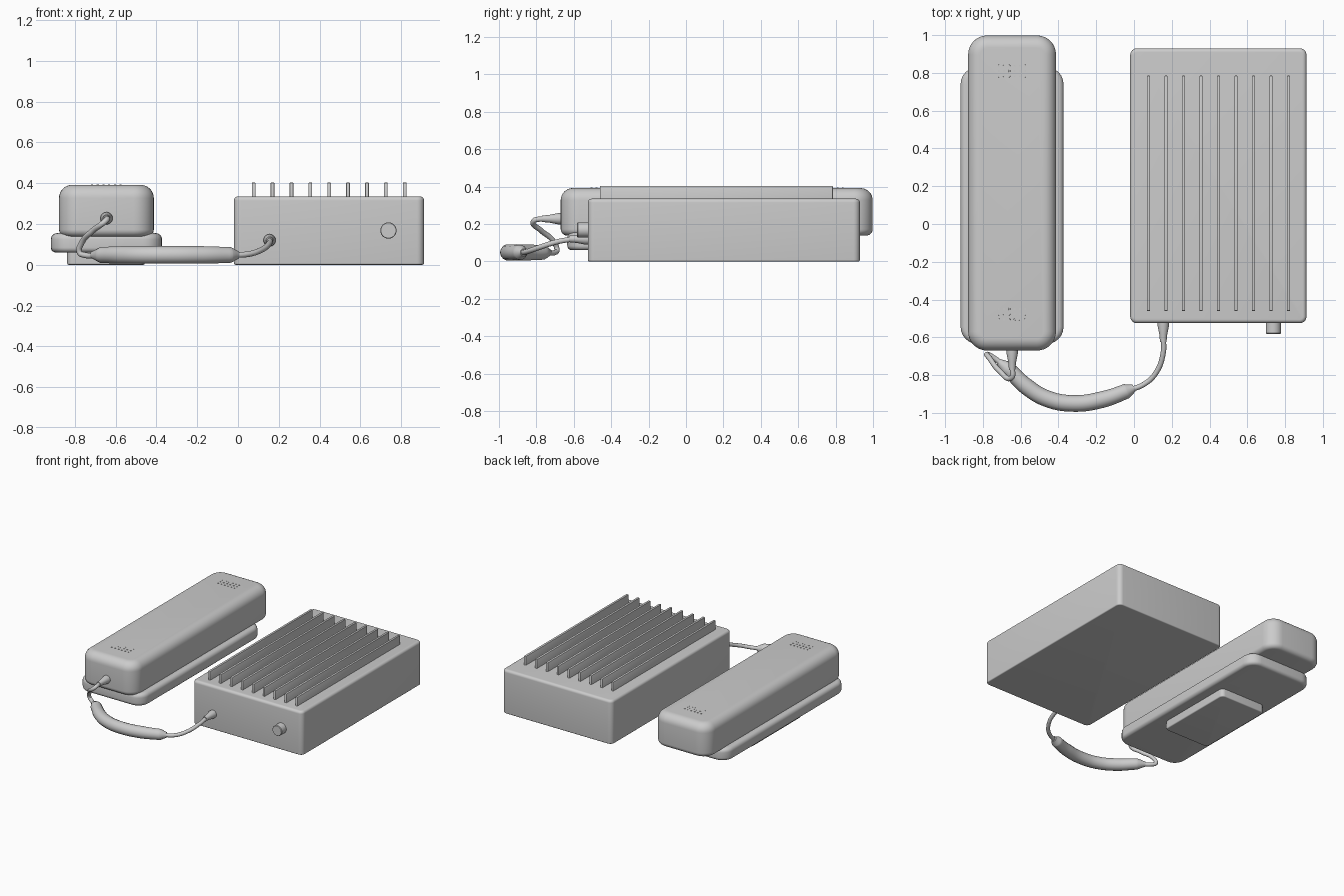
import bpy, bmesh, math

if "Cube" in bpy.data.objects:
    bpy.data.objects.remove(bpy.data.objects["Cube"])


def smooth(ob):
    bpy.ops.object.select_all(action='DESELECT')
    ob.select_set(True)
    bpy.context.view_layer.objects.active = ob
    bpy.ops.object.shade_smooth_by_angle(angle=math.radians(35))
    return ob


def mesh_object(name, bm):
    me = bpy.data.meshes.new(name)
    bm.to_mesh(me)
    bm.free()
    ob = bpy.data.objects.new(name, me)
    bpy.context.collection.objects.link(ob)
    return ob


def rounded_box(name, lo, hi, side, top, bottom, seg=6):
    """Box with separate radii for vertical, top and bottom edges."""
    bm = bmesh.new()
    bmesh.ops.create_cube(bm, size=1)
    for v in bm.verts:
        v.co = [lo[i] + (v.co[i] + 0.5) * (hi[i] - lo[i]) for i in range(3)]

    def bevel(edges, r):
        bmesh.ops.bevel(bm, geom=edges, offset=r, segments=seg,
                        profile=0.5, affect='EDGES', clamp_overlap=False)

    bevel([e for e in bm.edges if abs(e.verts[0].co.z - e.verts[1].co.z) > 0.01], side)
    for z, r in ((hi[2], top), (lo[2], bottom)):
        if r:
            bevel([e for e in bm.edges if all(abs(v.co.z - z) < 1e-5 for v in e.verts)], r)
    return smooth(mesh_object(name, bm))


def turned(name, loc, profile, seg=32):
    """Round part turned about the y axis from (y offset, radius) pairs."""
    bm = bmesh.new()
    rings = [[bm.verts.new((loc[0] + r * math.cos(a), loc[1] + y, loc[2] + r * math.sin(a)))
              for a in (2 * math.pi * k / seg for k in range(seg))] for y, r in profile]
    for a, b in zip(rings, rings[1:]):
        for k in range(seg):
            j = (k + 1) % seg
            bm.faces.new((a[k], a[j], b[j], b[k]))
    bm.faces.new(rings[0])
    bm.faces.new(rings[-1])
    bmesh.ops.recalc_face_normals(bm, faces=bm.faces)
    return smooth(mesh_object(name, bm))


def tube(name, pts, depth, radii=None):
    """Smooth tube through the given points."""
    cu = bpy.data.curves.new(name, 'CURVE')
    cu.dimensions = '3D'
    cu.bevel_depth = depth
    cu.bevel_resolution = 5
    cu.use_fill_caps = True
    cu.resolution_u = 10
    sp = cu.splines.new('BEZIER')
    sp.bezier_points.add(len(pts) - 1)
    for i, (bp, p) in enumerate(zip(sp.bezier_points, pts)):
        bp.co = p
        bp.handle_left_type = bp.handle_right_type = 'AUTO'
        bp.radius = radii[i] if radii else 1
    ob = bpy.data.objects.new(name, cu)
    bpy.context.collection.objects.link(ob)
    return ob


# Main unit with cooling fins
rounded_box("main_unit", (-0.02, -0.525, 0), (0.913, 0.93, 0.335), 0.035, 0.02, 0.008)
for i in range(9):
    x = 0.077 + i * 0.0926
    rounded_box(f"cooling_fin_{i + 1}", (x - 0.009, -0.46, 0.32), (x + 0.009, 0.785, 0.403),
                0.003, 0.003, 0, 2)

# Control knob on the front
turned("control_knob", (0.738, -0.525, 0.168), [(0.01, 0.04), (-0.053, 0.04), (-0.057, 0.037)])

# Handset, its cradle and the foot below
rounded_box("handset", (-0.878, -0.67, 0.138), (-0.413, 0.998, 0.392), 0.1, 0.065, 0.035, 8)
rounded_box("cradle", (-0.918, -0.635, 0.06), (-0.373, 0.83, 0.155), 0.09, 0.03, 0.025)
rounded_box("cradle_foot", (-0.838, -0.21, 0), (-0.457, 0.41, 0.07), 0.03, 0, 0.008)

# Small raised dots at the ear and mouth ends
for name, yc in (("mouth", -0.478), ("ear", 0.81)):
    bm = bmesh.new()
    for row in range(3):
        for col in range(6):
            geo = bmesh.ops.create_cone(bm, cap_ends=True, segments=10, radius1=0.006,
                                        radius2=0.005, depth=0.008)
            bmesh.ops.translate(bm, verts=geo['verts'],
                                vec=(-0.646 + (col - 2.5) * 0.028, yc + (row - 1) * 0.028, 0.39))
    smooth(mesh_object(f"{name}_dots", bm))

# Cord sleeves
sleeve = [(0.01, 0.03), (-0.015, 0.03), (-0.06, 0.021), (-0.1, 0.017)]
turned("unit_cord_sleeve", (0.155, -0.525, 0.12), sleeve)
turned("handset_cord_sleeve", (-0.645, -0.67, 0.228), sleeve)

# Cord: thin leads and the thick middle part
tube("unit_cord", [(0.155, -0.6, 0.12), (0.155, -0.68, 0.107), (0.115, -0.79, 0.073),
                   (0.05, -0.85, 0.052), (-0.05, -0.885, 0.048)], 0.014)
tube("thick_cord", [(0.0, -0.868, 0.048), (-0.04, -0.885, 0.048), (-0.17, -0.93, 0.048),
                    (-0.32, -0.95, 0.048), (-0.46, -0.925, 0.048), (-0.57, -0.86, 0.048),
                    (-0.67, -0.765, 0.048), (-0.715, -0.73, 0.048)], 0.044,
     [0.45, 0.9, 1, 1, 1, 1, 0.9, 0.4])
tube("handset_cord", [(-0.645, -0.75, 0.228), (-0.65, -0.815, 0.215), (-0.715, -0.775, 0.165),
                      (-0.765, -0.71, 0.11), (-0.777, -0.69, 0.06), (-0.755, -0.7, 0.048),
                      (-0.68, -0.755, 0.048)], 0.014)
